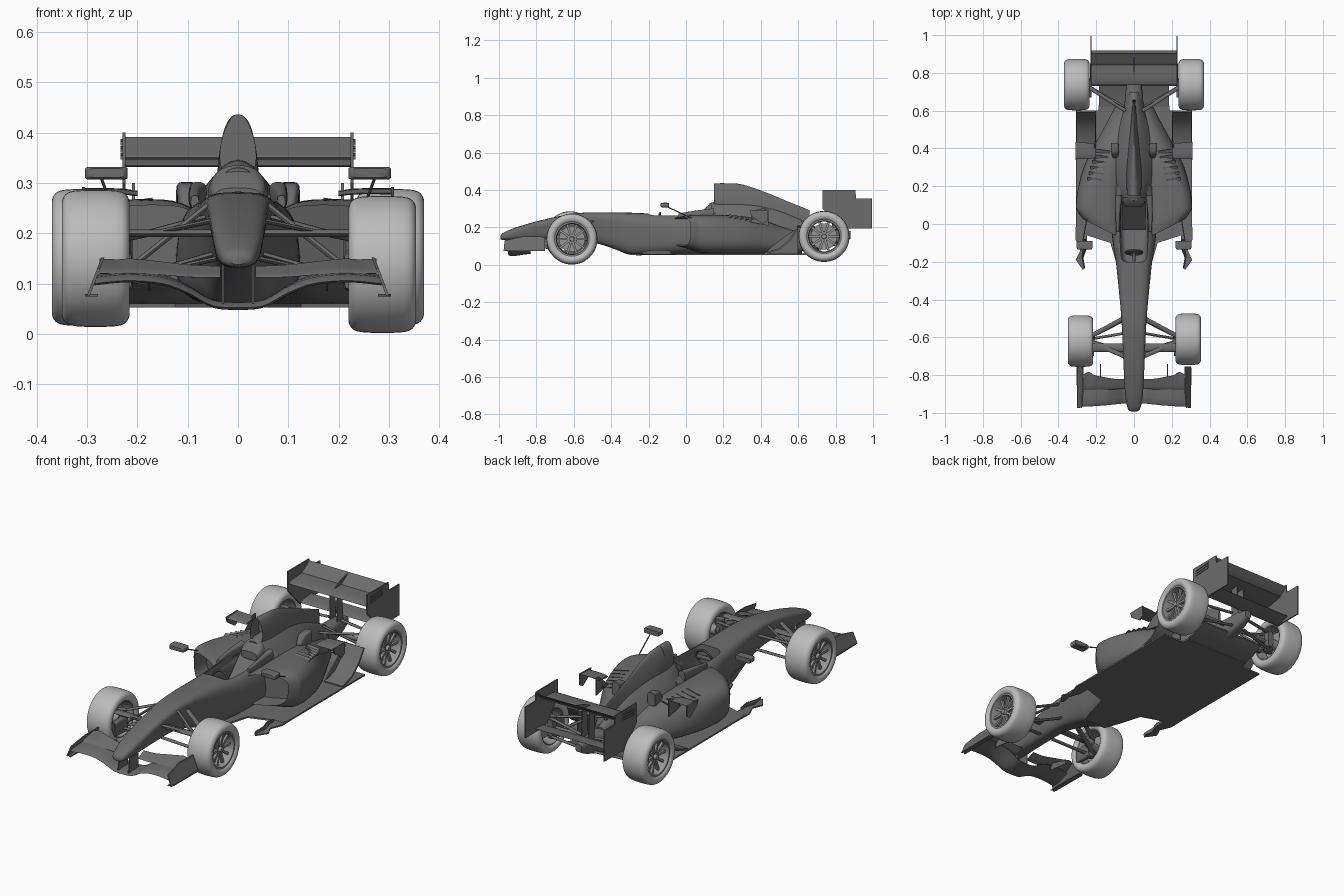
import bpy, bmesh, math
from mathutils import Vector, Matrix

def grey(name, v):
    m = bpy.data.materials.new(name)
    m.diffuse_color = (v, v, v, 1)
    return m

dark, mid, light = grey("dark_grey", .15), grey("mid_grey", .3), grey("light_grey", .5)

# ---------- helpers ----------
def shade(bm, angle=38):
    bmesh.ops.recalc_face_normals(bm, faces=bm.faces)
    for f in bm.faces:
        f.smooth = True
    for e in bm.edges:
        e.smooth = len(e.link_faces) == 2 and e.calc_face_angle(0) < math.radians(angle)

def finish(bm, name, mirror=False, mat=dark):
    shade(bm)
    me = bpy.data.meshes.new(name)
    bm.to_mesh(me)
    bm.free()
    ob = bpy.data.objects.new(name, me)
    bpy.context.collection.objects.link(ob)
    me.materials.append(mat)
    if mirror:
        ob.modifiers.new("mirror", 'MIRROR').use_mirror_merge = False
    return ob

def smoothed(rows, k=5):
    out, rows = [], [Vector(r) for r in rows]
    for i in range(len(rows) - 1):
        a, b = rows[max(i - 1, 0)], rows[i]
        c, d = rows[i + 1], rows[min(i + 2, len(rows) - 1)]
        for j in range(k):
            t = j / k
            out.append(0.5 * (2 * b + (c - a) * t + (2 * a - 5 * b + 4 * c - d) * t * t
                              + (3 * b - a - 3 * c + d) * t ** 3))
    return out + [rows[-1]]

def skin(bm, rings, caps=True, loop=False):
    rs = [[bm.verts.new(p) for p in r] for r in rings]
    n = len(rs[0])
    for a, b in zip(rs, rs[1:] + (rs[:1] if loop else [])):
        for i in range(n):
            bm.faces.new((a[i], a[(i + 1) % n], b[(i + 1) % n], b[i]))
    return (bm.faces.new(rs[0]), bm.faces.new(rs[-1])) if caps and not loop else None

# rows: y, centre x, half width, bottom z, top z, taper, squareness, shear
def loft(name, rows, mirror=False, inlet=None, n=40):
    rings = []
    for y, cx, hw, zb, zt, tp, ex, sh in smoothed(rows):
        ring = []
        for i in range(n):
            a = math.tau * i / n
            c, s = math.cos(a), math.sin(a)
            u = math.copysign(abs(c) ** (2 / ex), c)
            v = math.copysign(abs(s) ** (2 / ex), s)
            dx = hw * u * (1 + tp * v)
            ring.append((cx + dx, y + dx * sh, (zb + zt) / 2 + v * (zt - zb) / 2))
        rings.append(ring)
    bm = bmesh.new()
    front, _ = skin(bm, rings)
    if inlet:
        bmesh.ops.inset_individual(bm, faces=[front], thickness=inlet[0])
        bmesh.ops.translate(bm, verts=front.verts, vec=(0, inlet[1], 0))
    return finish(bm, name, mirror)

def plate(name, pts, vec, mirror=False):
    bm = bmesh.new()
    v = Vector(vec)
    skin(bm, [[Vector(p) for p in pts], [Vector(p) + v for p in pts]])
    return finish(bm, name, mirror)

def side_plate(name, x, yz, t=0.006, lean=0, mirror=True):
    return plate(name, [(x - lean * (z - yz[0][1]), y, z) for y, z in yz], (t, 0, 0), mirror)

# stations: x, leading-edge y, leading-edge z, chord, rise angle
def wing(name, stations, thick=0.1, mirror=True):
    foil = [(0, 0), (.1, .5), (.3, .8), (.6, .6), (1, .08), (1, -.08), (.6, -.3), (.3, -.6), (.1, -.45)]
    rings = []
    for x, y, z, c, ang in smoothed(stations, 4):
        ca, sa = math.cos(math.radians(ang)), math.sin(math.radians(ang))
        pts = [(c * p, c * (q * thick - .35 * sa * p * (1 - p))) for p, q in foil]
        rings.append([(x, y + p * ca - q * sa, z + p * sa + q * ca) for p, q in pts])
    bm = bmesh.new()
    skin(bm, rings)
    return finish(bm, name, mirror)

def rod(name, a, b, w=0.006, h=0.006, mirror=True):
    a, b = Vector(a), Vector(b)
    d = (b - a).normalized()
    s = d.cross(Vector((0, 0, 1)) if abs(d.z) < .9 else Vector((0, 1, 0))).normalized()
    u = s.cross(d)
    off = [s * w * math.cos(math.tau * i / 10) + u * h * math.sin(math.tau * i / 10) for i in range(10)]
    bm = bmesh.new()
    skin(bm, [[a + o for o in off], [b + o for o in off]])
    return finish(bm, name, mirror)

def lathe(bm, profile, centre, sign, n=48):
    skin(bm, [[(centre[0] + sign * x, centre[1] + r * math.cos(math.tau * i / n),
                centre[2] + r * math.sin(math.tau * i / n)) for i in range(n)] for r, x in profile], loop=True)

# ---------- wheels ----------
def wheel(tag, c, s):
    bm = bmesh.new()
    lathe(bm, smoothed([(.088, -.05), (.095, -.061), (.11, -.067), (.124, -.063), (.133, -.05), (.136, -.02),
                        (.136, .02), (.133, .05), (.124, .063), (.11, .067), (.095, .061), (.088, .05)], 3), c, s)
    finish(bm, "tyre_" + tag, mat=light)
    bm = bmesh.new()
    lathe(bm, [(.092, .058), (.092, -.056), (.087, -.056), (.08, -.03), (.08, .035), (.084, .058)], c, s)
    lathe(bm, [(.07, .01), (.07, -.01), (.001, -.01), (.001, .01)], c, s, 32)
    lathe(bm, [(.024, .036), (.028, -.045), (.001, -.045), (.001, .05), (.012, .05), (.014, .036)], c, s, 24)
    for i in range(10):
        m = (Matrix.Translation(Vector(c) + Vector((s * .034, 0, 0))) @ Matrix.Rotation(math.tau * i / 10, 4, 'X')
             @ Matrix.Translation((0, .052, 0)) @ Matrix.Diagonal((.012, .06, .012, 1)))
        bmesh.ops.create_cube(bm, size=1, matrix=m)
    finish(bm, "rim_" + tag, mat=mid)

wheel("front_right", (.287, -.61, .138), 1)
wheel("front_left", (-.283, -.62, .15), -1)
wheel("rear_right", (.303, .738, .152), 1)
wheel("rear_left", (-.303, .738, .152), -1)

# ---------- body ----------
chassis = loft("chassis", [
    (-.992, 0, .016, .138, .155, 0, 2.2, 0), (-.975, 0, .034, .132, .172, 0, 2.4, 0),
    (-.9, 0, .046, .132, .203, .12, 3, 0), (-.75, 0, .051, .135, .245, .22, 3.6, 0),
    (-.58, 0, .056, .135, .276, .25, 4, 0), (-.46, 0, .064, .11, .281, .22, 4, 0),
    (-.37, 0, .074, .08, .28, .16, 3.8, 0), (-.3, 0, .083, .054, .279, .1, 3.6, 0),
    (-.2, 0, .095, .052, .275, .05, 3.4, 0), (-.1, 0, .112, .054, .272, 0, 3.3, 0),
    (.02, 0, .122, .056, .276, -.06, 3, 0), (.2, 0, .12, .056, .29, -.15, 3, 0)])
cutter = loft("cockpit_cutter", [
    (-.2, 0, .045, .13, .4, 0, 4, 0), (-.17, 0, .068, .12, .4, 0, 5, 0),
    (0, 0, .076, .1, .4, 0, 6, 0), (.13, 0, .08, .1, .4, 0, 6, 0)])
mod = chassis.modifiers.new("cockpit", 'BOOLEAN')
mod.operation, mod.object = 'DIFFERENCE', cutter
bpy.context.view_layer.objects.active = chassis
bpy.ops.object.modifier_apply(modifier="cockpit")
bpy.data.objects.remove(cutter)
bm = bmesh.new()
bm.from_mesh(chassis.data)
shade(bm)
bm.to_mesh(chassis.data)
bm.free()

loft("engine_cover", [
    (.125, 0, .075, .1, .33, -.3, 2.3, 0), (.2, 0, .11, .06, .345, -.45, 2.2, 0),
    (.33, 0, .125, .06, .34, -.55, 2.1, 0), (.47, 0, .1, .06, .305, -.5, 2.1, 0),
    (.6, 0, .06, .07, .25, -.35, 2.1, 0), (.7, 0, .035, .09, .2, -.2, 2.2, 0)])
loft("airbox", [
    (.15, 0, .034, .31, .436, -.22, 2.5, 0), (.22, 0, .038, .27, .436, -.3, 2.4, 0),
    (.3, 0, .036, .24, .43, -.4, 2.2, 0), (.42, 0, .026, .23, .39, -.5, 2.2, 0),
    (.55, 0, .014, .21, .337, -.5, 2.2, 0), (.66, 0, .006, .19, .293, -.3, 2.2, 0)], inlet=(.006, .07))
loft("sidepod", [
    (-.025, .17, .1, .1, .256, .05, 3, .5), (.02, .182, .112, .085, .265, .06, 3, .35),
    (.08, .188, .118, .066, .268, .05, 3, .1), (.18, .178, .12, .058, .267, 0, 2.8, 0),
    (.3, .15, .115, .056, .26, -.1, 2.5, 0), (.42, .105, .1, .056, .235, -.2, 2.3, 0),
    (.52, .07, .08, .056, .2, -.25, 2.2, 0), (.62, .045, .055, .06, .17, -.2, 2.2, 0)],
    mirror=True, inlet=(.01, .1))
loft("gearbox", [
    (.55, 0, .055, .07, .2, 0, 3, 0), (.7, 0, .045, .08, .19, 0, 3, 0),
    (.82, 0, .03, .11, .19, 0, 3, 0), (.88, 0, .018, .14, .18, 0, 3, 0)])
loft("exhaust_chimney", [
    (.35, .1, .012, .22, .26, 0, 3, 0), (.38, .1, .02, .22, .295, 0, 5, 0),
    (.43, .102, .021, .235, .302, 0, 5, 0)], mirror=True)

# cooling slats on the sidepods
for i in range(6):
    y, x = .22 + i * .03, .215 - i * .008
    z = .273 - i * .004
    plate(f"cooling_slat_{i}", [(x - .045, y, z - .012), (x + .03, y + .01, z - .024),
                                (x + .03, y + .028, z - .016), (x - .045, y + .018, z - .005)], (0, 0, .003), True)

# ---------- cockpit ----------
plate("seat", [(-.06, -.03, .12), (.06, -.03, .12), (.065, .12, .27), (-.065, .12, .27)], (0, .015, -.01))
loft("headrest", [(.09, 0, .045, .25, .29, 0, 3, 0), (.11, 0, .055, .25, .31, 0, 3, 0),
                  (.14, 0, .058, .25, .335, -.2, 2.5, 0)])
loft("cockpit_side_pad", [(-.04, .086, .008, .25, .275, 0, 3, 0), (.05, .086, .012, .25, .29, 0, 3, 0),
                          (.15, .08, .018, .25, .302, 0, 3, 0)], mirror=True)
bpy.ops.mesh.primitive_torus_add(major_radius=.044, minor_radius=.006, major_segments=28, minor_segments=8,
                                 location=(0, -.15, .235), rotation=(math.radians(75), 0, 0))
bpy.context.object.name = "steering_wheel"
bpy.context.object.data.materials.append(dark)
rod("steering_spoke", (-.043, -.15, .235), (.043, -.15, .235), .005, .012, False)
rod("steering_column", (0, -.15, .235), (0, -.21, .22), .008, .008, False)

# mirrors
loft("mirror", [(-.135, .262, .034, .311, .329, 0, 6, 0), (-.125, .262, .042, .307, .332, 0, 8, 0),
                (-.09, .262, .042, .307, .332, 0, 8, 0)], mirror=True)
rod("mirror_stalk", (.272, -.1, .31), (.25, .03, .25), .003, .003)

# ---------- floor ----------
half = [(.06, -.3), (.09, -.22), (.125, -.1), (.25, -.06), (.3, -.06), (.308, 0), (.308, .6), (.19, .6), (.185, .64)]
plate("floor", [(x, y, .052) for x, y in half] + [(-x, y, .052) for x, y in reversed(half)], (0, 0, .008))
plate("diffuser", [(-.185, .62, .052), (-.185, .7, .07), (-.185, .76, .1), (-.185, .76, .106),
                   (-.185, .7, .078), (-.185, .62, .06)], (.37, 0, 0))
plate("floor_tip", [(.25, -.05, .052), (.25, -.12, .052), (.272, -.17, .052), (.262, -.22, .052), (.27, -.245, .052),
                    (.308, -.19, .052), (.285, -.14, .052), (.31, -.08, .052), (.308, 0, .052)], (0, 0, .007), True)
plate("barge_board", [(.253, -.08, .055), (.25, -.13, .055), (.268, -.18, .055), (.258, -.235, .055),
                      (.262, -.235, .07), (.272, -.18, .08), (.255, -.13, .08), (.258, -.08, .075)], (.005, 0, 0), True)
plate("wheel_flip_up", [(.2, .42, .058), (.2, .5, .08), (.2, .56, .13), (.2, .6, .195),
                        (.2, .594, .198), (.2, .552, .137), (.2, .496, .088), (.2, .42, .066)], (.105, 0, 0), True)
side_plate("flip_up_fence", .2, [(.42, .06), (.6, .06), (.6, .2), (.54, .16), (.46, .1)])
# sidepod winglets
wing("winglet", [(.2, .35, .276, .08, 6), (.24, .345, .28, .085, 6), (.308, .345, .28, .09, 6)], .08)
side_plate("winglet_end", .304, [(.34, .29), (.435, .292), (.435, .235), (.41, .22), (.35, .26)])
side_plate("winglet_fin", .205, [(.34, .23), (.44, .21), (.44, .3), (.42, .3)])

# ---------- front wing ----------
wing("front_wing_main", [(0, -.95, .052, .12, 4), (.05, -.95, .056, .12, 5), (.1, -.955, .082, .12, 7),
                         (.15, -.96, .1, .12, 8), (.22, -.965, .106, .12, 8), (.285, -.968, .1, .12, 8)], .09)
wing("front_wing_flap", [(.035, -.87, .112, .055, 24), (.1, -.875, .113, .06, 24), (.16, -.875, .118, .07, 22),
                         (.21, -.88, .12, .085, 20), (.24, -.88, .12, .1, 16), (.275, -.88, .12, .085, 20)], .08)
side_plate("front_wing_end", .295, [(-.975, .075), (-.755, .075), (-.755, .15), (-.87, .152), (-.97, .13)], .006, .38)
plate("front_wing_foot", [(.278, -.975, .074), (.302, -.96, .074), (.304, -.76, .074), (.278, -.755, .074)], (0, 0, .005), True)
side_plate("nose_pylon", .028, [(-.94, .06), (-.86, .065), (-.86, .15), (-.93, .15)], .004)
side_plate("front_wing_fin", .176, [(-.86, .1), (-.74, .085), (-.74, .105), (-.84, .135)], .003)

# ---------- rear wing ----------
side_plate("rear_wing_end", .224, [(.73, .4), (.905, .4), (.91, .356), (.995, .356), (.995, .195), (.83, .195), (.73, .3)])
wing("rear_wing_main", [(0, .735, .335, .13, 7), (.226, .735, .335, .13, 7)], .08)
wing("rear_wing_flap", [(0, .84, .348, .078, 34), (.226, .84, .348, .078, 34)], .07)
wing("rear_beam_wing", [(0, .83, .2, .09, 10), (.226, .83, .2, .09, 10)], .09)
side_plate("rear_wing_strut", .018, [(.78, .17), (.83, .17), (.82, .342), (.78, .342)], .005)
side_plate("rear_wing_rib", -.002, [(.78, .345), (.85, .35), (.9, .39), (.83, .37)], .004, mirror=False)
for i in range(3):
    z = .383 - i * .014
    side_plate("end_plate_louvre", .23, [(.755, z), (.85, z + .005), (.85, z - .001), (.755, z - .008)], .004)

# ---------- suspension ----------
for name, a, b, w, h in [
        ("front_upper_arm_a", (.055, -.5, .235), (.24, -.6, .185), .012, .005),
        ("front_upper_arm_b", (.05, -.7, .225), (.24, -.62, .185), .012, .005),
        ("front_lower_arm_a", (.045, -.5, .16), (.24, -.6, .105), .012, .005),
        ("front_lower_arm_b", (.04, -.68, .15), (.24, -.62, .105), .012, .005),
        ("front_push_rod", (.06, -.58, .255), (.235, -.61, .115), .007, .006),
        ("front_track_rod", (.045, -.655, .2), (.235, -.655, .2), .022, .008),
        ("front_upright", (.235, -.615, .09), (.235, -.615, .2), .025, .018),
        ("front_axle", (.225, -.615, .143), (.29, -.615, .143), .025, .025),
        ("rear_upper_arm_a", (.045, .6, .205), (.25, .73, .2), .01, .005),
        ("rear_upper_arm_b", (.035, .8, .19), (.25, .75, .2), .01, .005),
        ("rear_lower_arm_a", (.045, .6, .11), (.25, .73, .105), .01, .005),
        ("rear_lower_arm_b", (.035, .8, .12), (.25, .75, .105), .01, .005),
        ("rear_push_rod", (.05, .62, .235), (.24, .73, .12), .006, .006),
        ("rear_drive_shaft", (.03, .74, .15), (.3, .74, .152), .01, .01),
        ("rear_upright", (.248, .74, .095), (.248, .74, .21), .025, .016)]:
    rod(name, a, b, w, h)
for nm, x, y, z in (("front", .225, -.67, .12), ("rear", .24, .7, .15)):
    loft(nm + "_brake_duct", [(y - .03, x, .014, z - .03, z + .04, 0, 4, 0),
                              (y + .07, x, .016, z - .035, z + .05, 0, 4, 0)], mirror=True, inlet=(.004, .03))
